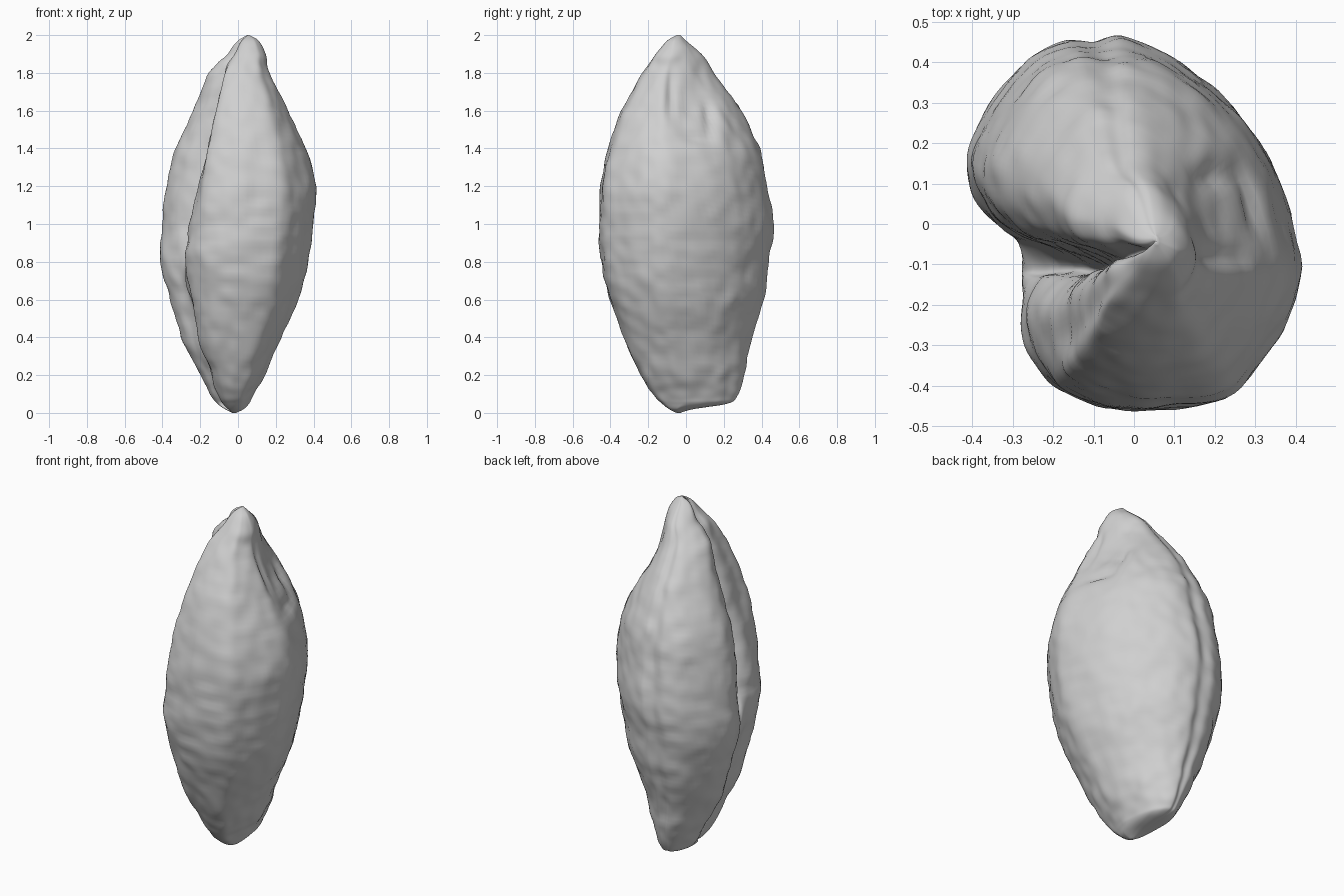
import bpy, bmesh, math
from mathutils import Vector, noise

cube = bpy.data.objects.get("Cube")
if cube:
    bpy.data.objects.remove(cube, do_unlink=True)

# Height, left-right extents and front-back extents of the seed
LEVELS = [
    (0, -.03, -.01, -.05, -.03), (.02, -.07, .03, -.09, .04),
    (.05, -.11, .06, -.13, .22), (.09, -.14, .08, -.17, .27),
    (.2, -.2, .14, -.24, .31), (.4, -.3, .23, -.33, .35),
    (.6, -.36, .32, -.4, .41), (.8, -.41, .37, -.45, .44),
    (1, -.4, .4, -.46, .46), (1.2, -.38, .41, -.45, .43),
    (1.4, -.33, .36, -.41, .39), (1.6, -.24, .27, -.34, .29),
    (1.8, -.15, .18, -.23, .15), (1.9, -.06, .15, -.16, .08),
    (1.97, 0, .11, -.1, 0), (2, .05, .06, -.05, -.03)]

# Rounded cross-section, running from one groove lip to the other
BODY = [(-.3, -.02), (-.37, .04), (-.41, .14), (-.38, .25), (-.28, .39),
        (-.18, .45), (-.1, .45), (-.03, .46), (.08, .42), (.19, .34),
        (.28, .25), (.36, .1), (.41, -.1), (.38, -.22), (.31, -.34),
        (.22, -.43), (.04, -.46), (-.1, -.44), (-.2, -.39)]


def smooth(a, b, x):
    t = min(max((x - a) / (b - a), 0), 1)
    return t * t * (3 - 2 * t)


def bell(x, centre, width):
    return math.exp(-((x - centre) / width) ** 2)


def curve(points, steps, closed):
    """Smooth curve through points of any dimension."""
    n = len(points)

    def pick(i):
        return points[i % n] if closed else points[min(max(i, 0), n - 1)]

    result = []
    for i in range(n if closed else n - 1):
        a, b, c, d = (Vector(pick(i + k)) for k in (-1, 0, 1, 2))
        for s in range(steps):
            t = s / steps
            result.append(b + (c - a) * (t / 2)
                          + (a * 2 - b * 5 + c * 4 - d) * (t * t / 2)
                          + (b * 3 - a - c * 3 + d) * (t ** 3 / 2))
    if not closed:
        result.append(Vector(points[-1]))
    return result


def section(z):
    """Closed outline: toward the top the groove deepens, the front lip recedes."""
    rise = smooth(.65, 1.3, z)
    floor = -.23 - .06 * bell(z, .7, .18) + .14 * rise
    lip = .06 * smooth(.9, 1.4, z) * smooth(2, 1.75, z) if z < 2 else 0
    middle = (floor - .28) / 2
    front_lip = [(-.26 + lip, -.3), (-.265 + lip, -.2)]
    groove = [(middle + lip / 2, -.135), (floor, -.11), (middle, -.06)]
    return curve(BODY + front_lip + groove, 6, True)


def side_hollow(p):
    """Depth of the wrinkled hollow near the top of one side."""
    side = smooth(.03, .13, p.x)
    bowl = .04 * bell(p.y, .04, .1) * bell(p.z, 1.66, .17)
    front_crease = .025 * bell(p.y, -.08, .03) * bell(p.z, 1.7, .13)
    back_crease = .025 * bell(p.y, .13, .03) * bell(p.z, 1.57, .1)
    rim = .02 * bell(p.y, .06, .09) * bell(p.z, 1.46, .03)
    return side * (bowl + front_crease + back_crease + rim)


def roughness(p):
    """Soft lumps with cross wrinkles strongest around the lower front."""
    fade = smooth(0, .15, p.z) * (1 - smooth(1.85, 2, p.z))
    lumps = noise.noise(p * 7) * .007 + noise.noise(p * 15) * .006
    wrinkle = noise.noise(Vector((p.x * 6, p.y * 6, p.z * 18)))
    front = 1 - smooth(-.3, .1, p.y)
    return fade * (lumps + wrinkle * (.002 + .004 * front * bell(p.z, .8, .35)))


# Seed body lofted through its cross-sections
bm = bmesh.new()
rings = []
for z, left, right, front, back in curve(LEVELS, 8, False):
    ring = []
    for q in section(z):
        x = (left + right) / 2 + q.x / .41 * (right - left) / 2
        y = (front + back) / 2 + q.y / .46 * (back - front) / 2
        ring.append(bm.verts.new((x, y, z)))
    rings.append(ring)
for low, high in zip(rings, rings[1:]):
    for i in range(len(low)):
        j = (i + 1) % len(low)
        bm.faces.new((low[i], low[j], high[j], high[i]))
bm.faces.new(rings[0])
bm.faces.new(rings[-1])
bmesh.ops.recalc_face_normals(bm, faces=bm.faces)
bm.normal_update()

# Surface hollow, lumps and wrinkles
moves = [(v, v.normal * (roughness(v.co) - side_hollow(v.co))) for v in bm.verts]
for v, move in moves:
    v.co += move
for face in bm.faces:
    face.smooth = True

mesh = bpy.data.meshes.new("seed")
bm.to_mesh(mesh)
bm.free()
seed = bpy.data.objects.new("seed", mesh)
bpy.context.collection.objects.link(seed)

# Plain grey husk
husk = bpy.data.materials.new("light grey")
husk.use_nodes = True
grey = (.63, .63, .63, 1)
husk.diffuse_color = grey
husk.node_tree.nodes["Principled BSDF"].inputs["Base Color"].default_value = grey
mesh.materials.append(husk)
